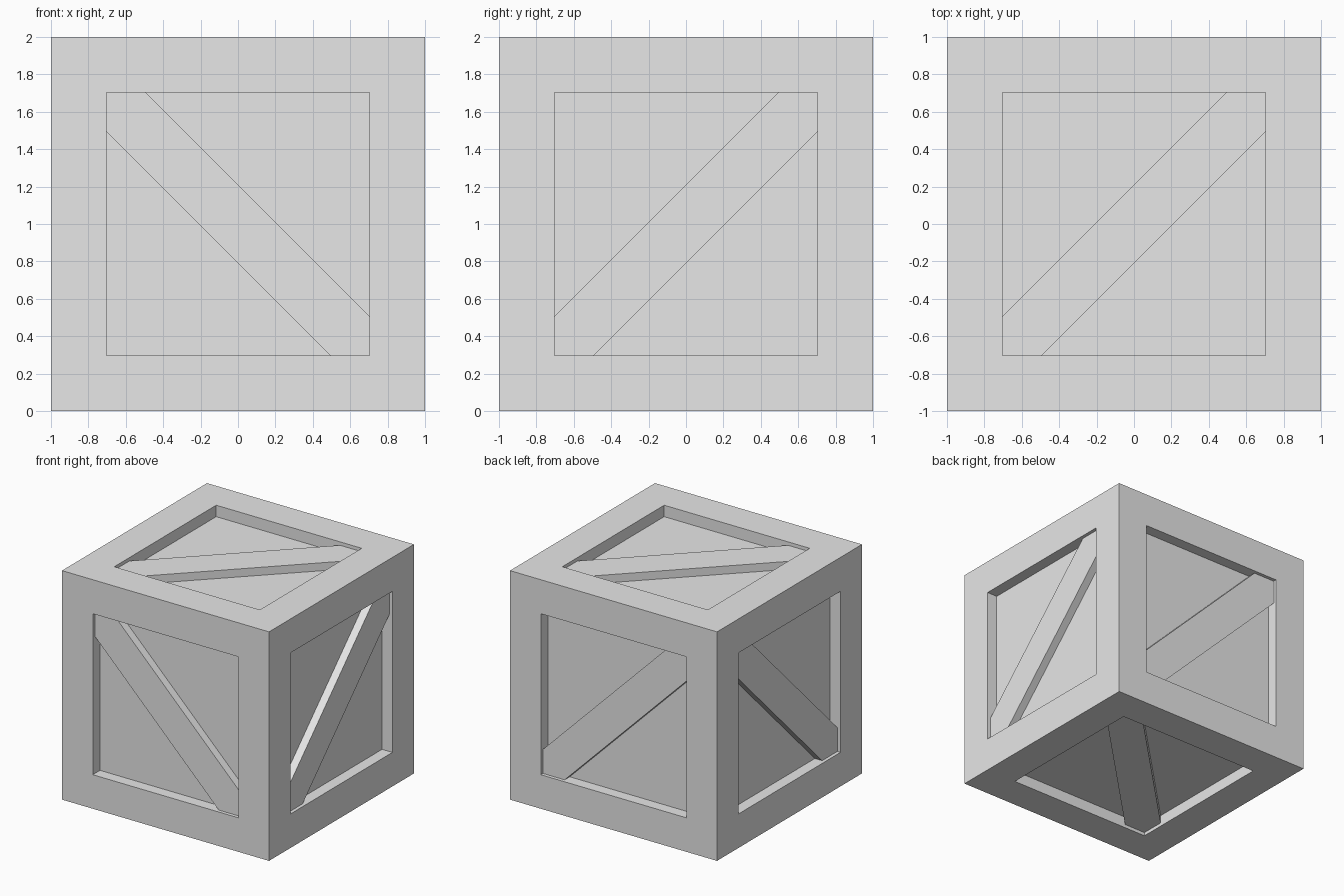
import bpy
import bmesh
from mathutils import Vector

HALF = 1.0       # half the crate's side
OPEN = 0.703     # half the opening in each side
RECESS = 0.1     # depth of the panels
BRACE_TOP = 0.97 # distance of the brace's face from the centre
CUT = 0.21       # half the brace's width along the opening's edge
CENTRE = Vector((0, 0, HALF))

if "Cube" in bpy.data.objects:
    bpy.data.objects.remove(bpy.data.objects["Cube"])

grey = bpy.data.materials.new("light grey")
grey.use_nodes = True
grey.diffuse_color = (0.8, 0.8, 0.8, 1)
grey.node_tree.nodes["Principled BSDF"].inputs["Base Color"].default_value = (0.8, 0.8, 0.8, 1)


def add_object(name, bm):
    bmesh.ops.recalc_face_normals(bm, faces=bm.faces[:])
    mesh = bpy.data.meshes.new(name)
    bm.to_mesh(mesh)
    bm.free()
    mesh.materials.append(grey)
    obj = bpy.data.objects.new(name, mesh)
    obj.location = CENTRE
    bpy.context.collection.objects.link(obj)
    return obj


# Crate body: a cube with a sunken square panel in every side
bm = bmesh.new()
bmesh.ops.create_cube(bm, size=2 * HALF)
panels = bm.faces[:]
bmesh.ops.inset_individual(bm, faces=panels, thickness=HALF - OPEN, use_even_offset=True)
normals = [f.normal.copy() for f in panels]
sunk = bmesh.ops.extrude_discrete_faces(bm, faces=panels)["faces"]
for face, normal in zip(sunk, normals):
    bmesh.ops.translate(bm, verts=face.verts[:], vec=-normal * RECESS)
add_object("crate_body", bm)


def brace(name, u, v, normal):
    """Diagonal plank along u = v, trimmed to the corners of the opening."""
    e, c = OPEN, OPEN - CUT
    outline = [(-e, -e), (-c, -e), (e, c), (e, e), (c, e), (-e, -c)]
    bm = bmesh.new()
    base = HALF - RECESS
    face = bm.faces.new([bm.verts.new(u * a + v * b + normal * base) for a, b in outline])
    top = bmesh.ops.extrude_face_region(bm, geom=[face], use_keep_orig=True)["geom"]
    bmesh.ops.translate(bm, verts=[g for g in top if isinstance(g, bmesh.types.BMVert)],
                        vec=normal * (BRACE_TOP - base))
    add_object(name, bm)


# Diagonal braces: opposite sides share the same slant
X, Y, Z = Vector((1, 0, 0)), Vector((0, 1, 0)), Vector((0, 0, 1))
for names, u, v, n in ((("left_brace", "right_brace"), Y, Z, X),
                       (("back_brace", "front_brace"), X, -Z, Y),
                       (("top_brace", "bottom_brace"), X, Y, Z)):
    brace(names[0], u, v, n)
    brace(names[1], u, v, -n)
